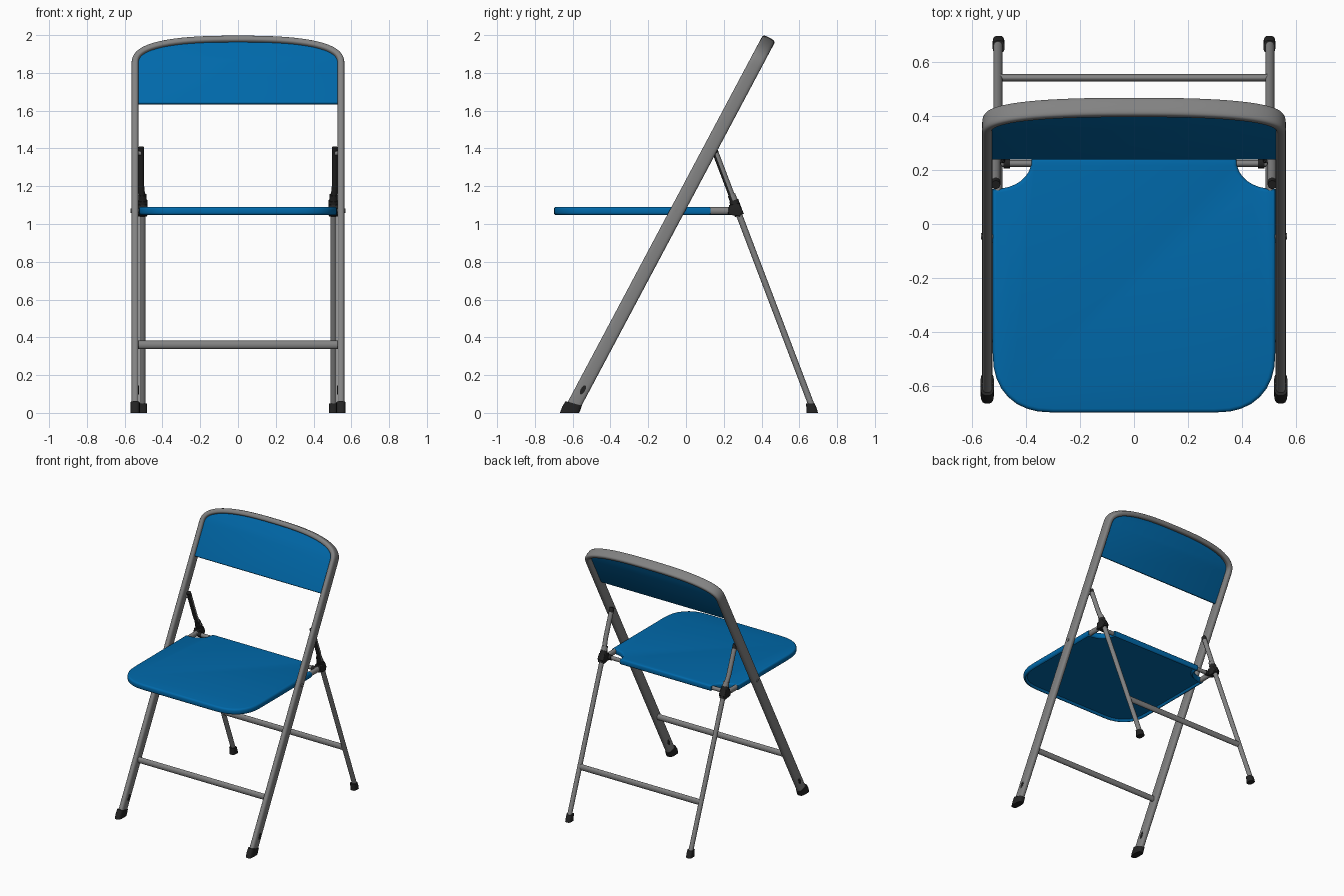
import bpy
import bmesh
from math import sin, cos, pi, radians
from mathutils import Vector

old = bpy.data.objects.get("Cube")
if old:
    bpy.data.objects.remove(old, do_unlink=True)


def material(name, color):
    m = bpy.data.materials.new(name)
    m.use_nodes = True
    m.diffuse_color = color
    m.node_tree.nodes["Principled BSDF"].inputs["Base Color"].default_value = color
    return m


BLUE = material("blue panel", (0.0, 0.14, 0.4, 1))
GREY = material("grey steel", (0.225, 0.225, 0.225, 1))
BLACK = material("black plastic", (0.017, 0.017, 0.017, 1))
X = Vector((1, 0, 0))
Z = Vector((0, 0, 1))


def finish(name, bm, mat):
    bmesh.ops.recalc_face_normals(bm, faces=bm.faces)
    me = bpy.data.meshes.new(name)
    bm.to_mesh(me)
    bm.free()
    me.materials.append(mat)
    ob = bpy.data.objects.new(name, me)
    bpy.context.collection.objects.link(ob)
    bpy.ops.object.select_all(action='DESELECT')
    ob.select_set(True)
    bpy.context.view_layer.objects.active = ob
    bpy.ops.object.shade_smooth_by_angle(angle=radians(40))
    return ob


def paint(ob, mat, rule):
    """Give a second colour to the faces that satisfy the rule."""
    ob.data.materials.append(mat)
    for p in ob.data.polygons:
        if rule(p.center, p.normal):
            p.material_index = 1


def loft(name, rings, mat):
    """Skin a list of equal closed rings and cap the ends."""
    bm = bmesh.new()
    loops = [[bm.verts.new(p) for p in ring] for ring in rings]
    n = len(loops[0])
    for a, b in zip(loops, loops[1:]):
        for i in range(n):
            j = (i + 1) % n
            bm.faces.new((a[i], a[j], b[j], b[i]))
    bm.faces.new(loops[0])
    bm.faces.new(loops[-1])
    return finish(name, bm, mat)


def power(v, e):
    return (1 if v >= 0 else -1) * abs(v) ** e


def oval(center, u, v, square=2.0, n=24):
    """Closed ring; square above 2 flattens the sides."""
    e = 2 / square
    return [center + u * power(cos(2 * pi * i / n), e) + v * power(sin(2 * pi * i / n), e)
            for i in range(n)]


def tube(name, points, normal, r_normal, r_side, mat, square=2.0):
    """Sweep an oval along a path; r_normal is measured along the given normal."""
    pts = [Vector(p) for p in points]
    rings = []
    for i, p in enumerate(pts):
        t = (pts[min(i + 1, len(pts) - 1)] - pts[max(i - 1, 0)]).normalized()
        nor = (normal - t * normal.dot(t)).normalized()
        rings.append(oval(p, nor * r_normal, t.cross(nor) * r_side, square))
    return loft(name, rings, mat)


def slab(name, outline, normal, thick, bevel, mat, recess=0.0):
    """Extrude an outline both ways, round its rims, optionally hollow the underside."""
    bm = bmesh.new()
    h = normal * thick / 2
    top = [bm.verts.new(p + h) for p in outline]
    low = [bm.verts.new(p - h) for p in outline]
    n = len(outline)
    caps = [bm.faces.new(top), bm.faces.new(low[::-1])]
    for i in range(n):
        j = (i + 1) % n
        bm.faces.new((top[i], low[i], low[j], top[j]))
    bmesh.ops.recalc_face_normals(bm, faces=bm.faces)
    rims = [e for f in caps for e in f.edges]
    bmesh.ops.bevel(bm, geom=rims, offset=bevel, segments=3, profile=0.5, affect='EDGES')
    if recess:
        under = [max((f for f in bm.faces if f.normal.dot(normal) < -0.9),
                     key=lambda f: f.calc_area())]
        bmesh.ops.inset_region(bm, faces=under, thickness=0.012)
        bmesh.ops.translate(bm, verts=under[0].verts, vec=normal * recess)
    return finish(name, bm, mat)


# Tilted plane of the main frame: s runs up the legs
BASE = Vector((0, -0.615, 0))
UP = Vector((0, 0.532, 1)).normalized()
NORMAL = X.cross(UP)


def on_frame(x, s, off=0.0):
    return BASE + X * x + UP * s + NORMAL * off


def arch(half, s0, rise, n=40):
    """Flattened arch from +x to -x."""
    return [(half * power(cos(pi * i / n), 2 / 2.6),
             s0 + rise * max(sin(pi * i / n), 0) ** (2 / 2.6)) for i in range(n + 1)]


# Main frame: two flat-sided front legs joined by the arch over the backrest
path = [(0.545, 0.04), (0.545, 1.0)] + arch(0.545, 2.084, 0.147) + [(-0.545, 1.0), (-0.545, 0.04)]
tube("main_frame", [on_frame(x, s) for x, s in path], NORMAL, 0.037, 0.019, GREY, square=3.2)

# Backrest panel filling the arch
back = [(0.532, 1.848)] + arch(0.532, 2.084, 0.136) + [(-0.532, 1.848)]
slab("backrest_panel", [on_frame(x, s, 0.008) for x, s in back], NORMAL, 0.022, 0.008, BLUE)

# Seat: rounded front corners, scooped rear corners
half = []
for i in range(9):
    a = pi / 2 * i / 8
    half.append((0.30 + 0.225 * sin(a) ** 0.85, -0.475 - 0.225 * cos(a) ** 0.85))
for i in range(9):
    a = pi / 2 * i / 8
    half.append((0.525 - 0.145 * sin(a) ** 0.9, 0.245 - 0.115 * max(cos(a), 0) ** 0.9))
outline = half + [(-x, y) for x, y in reversed(half)]
slab("seat", [Vector((x, y, 1.069)) for x, y in outline], Z, 0.044, 0.014, BLUE, recess=0.015)


def rear_y(z):
    return 0.161 + (1.365 - z) * 0.38


# Cross bars between the front legs and between the rear legs
y_front = on_frame(0, 0.36 / UP.z).y
tube("front_cross_bar", [(-0.535, y_front, 0.36), (0.535, y_front, 0.36)], Z, 0.022, 0.016, GREY)
tube("rear_cross_bar", [(-0.505, rear_y(0.36), 0.36), (0.505, rear_y(0.36), 0.36)],
     Z, 0.022, 0.014, GREY)

for side, sx in (("left", 1), ("right", -1)):
    # Rear leg, bent out to a pin in the frame, with a black lining on its upper front and tip
    xr = 0.505 * sx
    leg = tube(side + "_rear_leg",
               [(x * sx, rear_y(z), z) for x, z in ((0.505, 0.03), (0.505, 0.7), (0.505, 1.12),
                                                    (0.513, 1.2), (0.513, 1.375), (0.513, 1.405))],
               X, 0.0165, 0.0165, GREY)
    paint(leg, BLACK, lambda c, n: c.z > 1.38 or (c.z > 1.13 and n.y < -0.3))
    tube(side + "_rear_leg_pin", [(0.513 * sx, 0.145, 1.375), (0.545 * sx, 0.145, 1.375)],
         Z, 0.012, 0.012, GREY)

    # Seat pivot bolt through the frame
    y_pivot = on_frame(0, 1.069 / UP.z).y
    tube(side + "_seat_bolt", [(0.51 * sx, y_pivot, 1.069), (0.569 * sx, y_pivot, 1.069)],
         Z, 0.012, 0.012, GREY)

    # Hinge: steel sleeve, plastic knuckle, and the rods running into the seat
    sleeve = tube(side + "_hinge_sleeve", [(xr, rear_y(z), z) for z in (1.10, 1.155)],
                  X, 0.021, 0.021, GREY)
    paint(sleeve, BLACK, lambda c, n: n.y < -0.3)
    tube(side + "_hinge_clamp", [(xr, rear_y(z), z) for z in (1.045, 1.125)], X, 0.025, 0.025, BLACK)
    slab(side + "_hinge_knuckle",
         [Vector((xr, y, z)) for y, z in ((0.222, 1.05), (0.285, 1.04), (0.30, 1.07),
                                          (0.28, 1.11), (0.228, 1.10))],
         X, 0.05, 0.006, BLACK)
    tube(side + "_hinge_rod", [(0.36 * sx, 0.225, 1.069), (xr, 0.225, 1.069)], Z, 0.015, 0.013, GREY)
    tube(side + "_hinge_collar", [(0.46 * sx, 0.225, 1.069), (0.485 * sx, 0.225, 1.069)],
         Z, 0.018, 0.018, BLACK)
    tube(side + "_seat_stub", [(xr, 0.11, 1.069), (xr, 0.23, 1.069)], X, 0.016, 0.02, GREY)

    # Plug of the foot showing through a slot low on the front leg
    plug = on_frame(0.545 * sx, 0.14, -0.004)
    loft(side + "_foot_plug", [oval(plug + X * dx, UP * 0.026, NORMAL * 0.012)
                               for dx in (-0.0197, 0.0197)], BLACK)

    # Feet: squarish flat-bottomed boots leaning with each leg
    for name, x, rx, drop, rows in (
            ("_front_foot", 0.545, 0.025, 0.012,
             ((0, -0.617, 0.05), (0.02, -0.609, 0.047), (0.05, -0.594, 0.043))),
            ("_rear_foot", 0.503, 0.022, 0,
             ((0, 0.668, 0.031), (0.02, 0.666, 0.028), (0.05, 0.658, 0.023)))):
        loft(side + name,
             [oval(Vector((x * sx, y, z)), X * rx, Vector((0, ry, -drop if z else 0)), 3.2)
              for z, y, ry in rows], BLACK)
